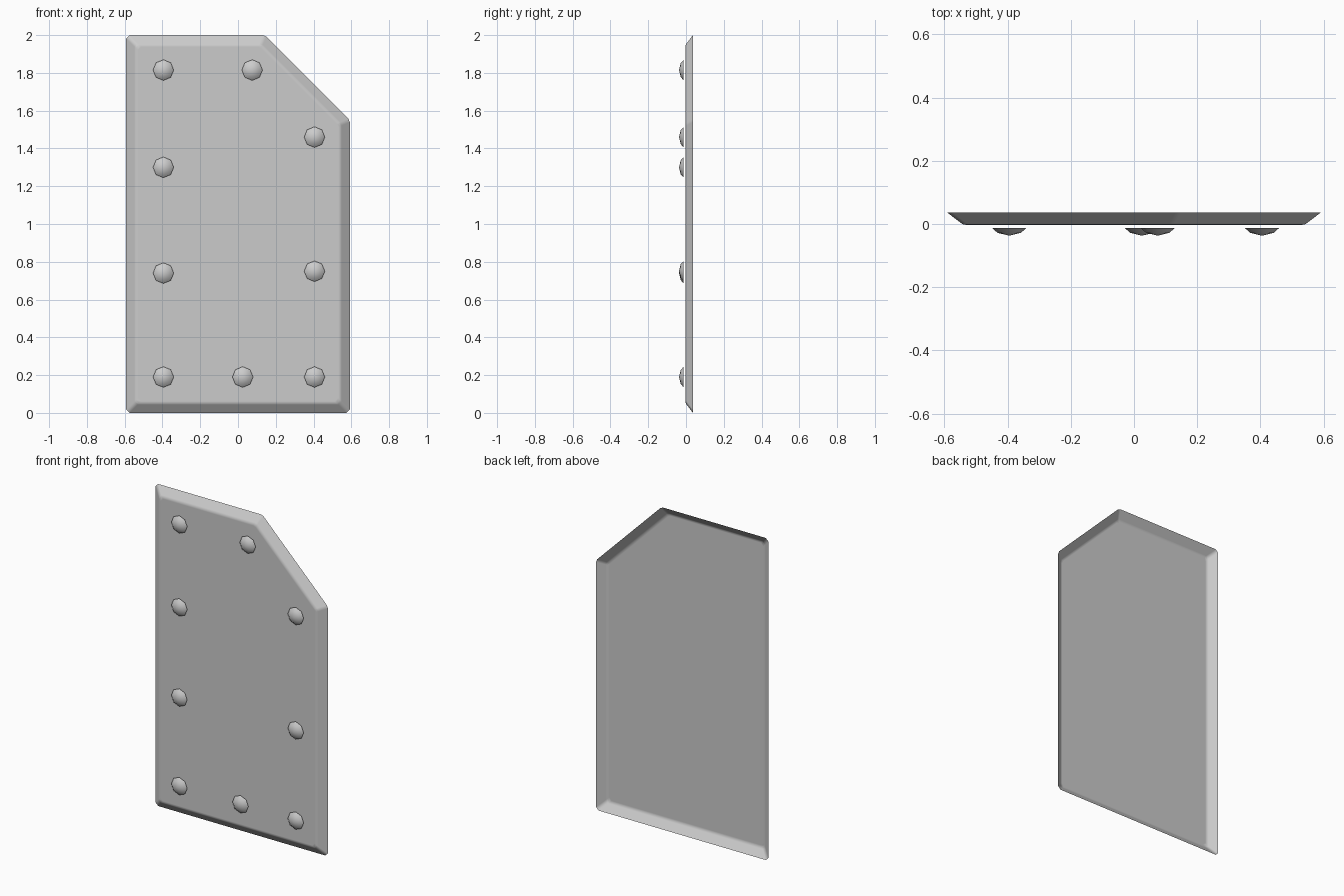
import bpy, bmesh, math
from mathutils import Vector

if "Cube" in bpy.data.objects:
    bpy.data.objects.remove(bpy.data.objects["Cube"])

steel = bpy.data.materials.new("grey_metal")
steel.diffuse_color = (0.6, 0.6, 0.6, 1)
steel.use_nodes = True
steel.node_tree.nodes["Principled BSDF"].inputs["Base Color"].default_value = steel.diffuse_color

# Plate outline (x, z), counter-clockwise seen from the front
OUTLINE = [Vector(p) for p in
           [(-0.592, 0), (0.592, 0), (0.592, 1.55), (0.142, 2), (-0.592, 2)]]


def inset_outline(d, cut=0.018):
    """Outline moved inward by d, with each corner clipped."""
    n = len(OUTLINE)
    pts = []
    for i, p in enumerate(OUTLINE):
        a = (p - OUTLINE[i - 1]).normalized()
        b = (OUTLINE[(i + 1) % n] - p).normalized()
        na, nb = Vector((-a.y, a.x)), Vector((-b.y, b.x))
        q = p + (na + nb) * (d / (1 + na.dot(nb)))
        k = cut if a.dot(b) < 0.5 else cut * 0.6
        pts += [q - a * k, q + b * k]
    return pts


def finish(bm, name):
    for f in bm.faces:
        f.smooth = True
    me = bpy.data.meshes.new(name)
    bm.to_mesh(me)
    bm.free()
    me.materials.append(steel)
    ob = bpy.data.objects.new(name, me)
    bpy.context.collection.objects.link(ob)
    return ob


def bridge(bm, r0, r1):
    n = len(r0)
    for i in range(n):
        j = (i + 1) % n
        bm.faces.new((r0[i], r0[j], r1[j], r1[i]))


# Plate: shallow pan open at the back, with rounded sloping rim (inset, y)
bm = bmesh.new()
rings = [[bm.verts.new((p.x, y, p.y)) for p in inset_outline(d)]
         for d, y in [(0, 0.037), (0.043, 0.004), (0.051, -0.001), (0.062, -0.003)]]
for r0, r1 in zip(rings, rings[1:]):
    bridge(bm, r0, r1)
bm.faces.new(rings[-1])
plate = finish(bm, "plate")
wn = plate.modifiers.new("soft_rim", 'WEIGHTED_NORMAL')
wn.weight = 100

# Rivets: low eight-sided domes just in front of the plate
RIVETS = [(-0.395, 1.815), (0.075, 1.815), (0.405, 1.46), (-0.395, 1.3),
          (-0.395, 0.74), (0.405, 0.75), (-0.395, 0.19), (0.025, 0.19), (0.405, 0.19)]
for k, (x, z) in enumerate(RIVETS):
    bm = bmesh.new()
    rings = [[bm.verts.new((x + r * math.cos(i * math.pi / 4), y,
                            z + r * math.sin(i * math.pi / 4))) for i in range(8)]
             for r, y in [(0.055, -0.012), (0.037, -0.028)]]
    bridge(bm, *rings)
    tip = bm.verts.new((x, -0.037, z))
    for i in range(8):
        bm.faces.new((rings[1][i], rings[1][(i + 1) % 8], tip))
    finish(bm, f"rivet_{k + 1}")
